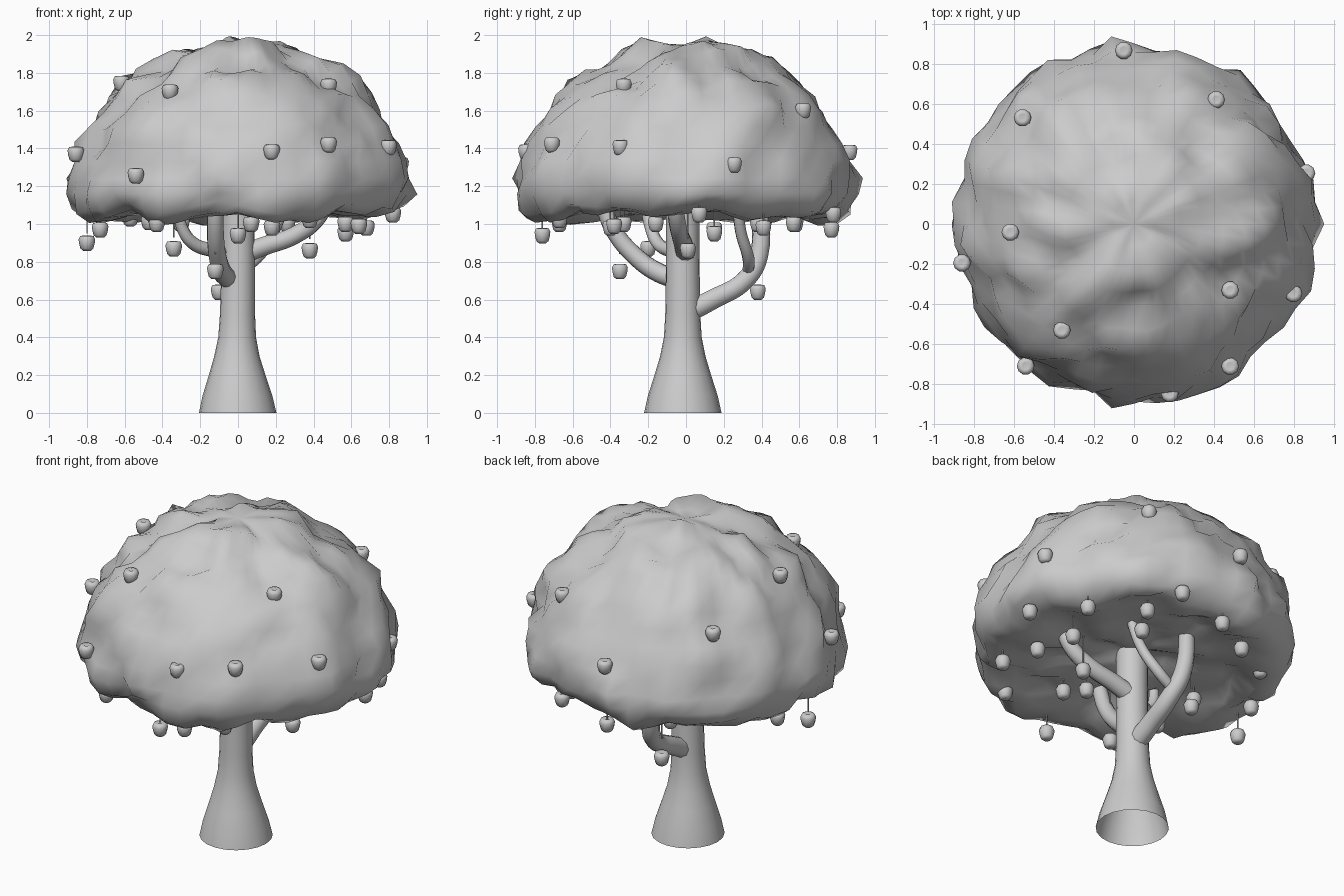
import bpy, bmesh, math
from mathutils import Vector, noise


def lathe(name, profile, sides, shape=None):
    """Spin (r, z) points around z; r = 0 makes a pole."""
    bm = bmesh.new()
    rings = []
    for r, z in profile:
        n = 1 if r == 0 else sides
        ring = []
        for i in range(n):
            a = math.tau * i / sides
            p = Vector((r * math.cos(a), r * math.sin(a), z))
            ring.append(bm.verts.new(shape(p) if shape else p))
        rings.append(ring)
    for lo, hi in zip(rings, rings[1:]):
        for i in range(sides):
            j = (i + 1) % sides
            if len(lo) == 1:
                bm.faces.new((lo[0], hi[j], hi[i]))
            elif len(hi) == 1:
                bm.faces.new((lo[i], lo[j], hi[0]))
            else:
                bm.faces.new((lo[i], lo[j], hi[j], hi[i]))
    for f in bm.faces:
        f.smooth = True
    me = bpy.data.meshes.new(name)
    bm.to_mesh(me)
    bm.free()
    ob = bpy.data.objects.new(name, me)
    bpy.context.collection.objects.link(ob)
    return ob


def tube(name, points, radii):
    """Round tapered branch along a smooth path."""
    cu = bpy.data.curves.new(name, 'CURVE')
    cu.dimensions = '3D'
    cu.bevel_depth = 1
    cu.bevel_resolution = 3
    cu.resolution_u = 6
    sp = cu.splines.new('BEZIER')
    sp.bezier_points.add(len(points) - 1)
    for bp, p, r in zip(sp.bezier_points, points, radii):
        bp.co, bp.radius = p, r
        bp.handle_left_type = bp.handle_right_type = 'AUTO'
    ob = bpy.data.objects.new(name, cu)
    bpy.context.collection.objects.link(ob)


# Leaf canopy: lumpy dome with a nearly flat, uneven underside
def lumps(p):
    d = Vector((p.x, p.y, (p.z - 1.2) * 1.2))
    d.normalize()
    k = 0.05 * noise.noise(p * 3.1 + Vector((3, 1, 7))) + 0.075 * noise.noise(p * 5.7 + Vector((1, 8, 2)))
    k += 0.03 * noise.noise(p * 11)
    q = p + d * k
    if p.z < 1.13:
        q.z += 0.07 * noise.noise(p * 4.5 + Vector((5, 5, 5)))
    return q


canopy = lathe("leaf_canopy", [
    (0, 1.11), (0.1, 1.11), (0.2, 1.11), (0.3, 1.1), (0.4, 1.09), (0.5, 1.075), (0.6, 1.055),
    (0.7, 1.035), (0.79, 1.035), (0.86, 1.08), (0.895, 1.16), (0.89, 1.24), (0.86, 1.33),
    (0.83, 1.42), (0.79, 1.51), (0.74, 1.595), (0.68, 1.67), (0.61, 1.74), (0.53, 1.805),
    (0.44, 1.855), (0.34, 1.9), (0.23, 1.93), (0.11, 1.955), (0, 1.965)], 52, lumps)

# Trunk with flared open base
lathe("trunk", [(0.205, 0), (0.185, 0.09), (0.15, 0.2), (0.12, 0.3), (0.1, 0.4),
                (0.093, 0.52), (0.09, 0.7), (0.088, 0.9), (0.09, 1.2)], 20,
      lambda p: p + Vector((-0.015 * max(0, 0.4 - abs(p.z - 0.3)), -0.017, 0)))

# Branches
tube("back_branch", [(0, 0, 0.53), (0, 0.14, 0.6), (0, 0.31, 0.7), (-0.03, 0.385, 0.83), (-0.07, 0.38, 1.16)],
     [0.06, 0.055, 0.052, 0.05, 0.045])
tube("back_branch_fork", [(0, 0.33, 0.75), (0.1, 0.33, 0.82), (0.19, 0.29, 0.96), (0.26, 0.27, 1.15)],
     [0.03, 0.032, 0.03, 0.028])
tube("front_branch", [(-0.03, 0, 0.70), (-0.08, -0.14, 0.74), (-0.11, -0.28, 0.84), (-0.12, -0.39, 0.98), (-0.12, -0.45, 1.15)],
     [0.055, 0.052, 0.048, 0.045, 0.042])
tube("right_branch", [(0, 0, 0.83), (0.13, -0.01, 0.88), (0.3, -0.03, 0.94), (0.42, -0.05, 1.03), (0.48, -0.06, 1.15)],
     [0.055, 0.052, 0.048, 0.045, 0.042])
tube("left_branch", [(-0.02, 0, 0.84), (-0.13, -0.08, 0.86), (-0.24, -0.15, 0.9), (-0.3, -0.19, 0.99), (-0.33, -0.22, 1.15)],
     [0.04, 0.038, 0.034, 0.031, 0.028])

# Apples: one shared mesh, tapered with a dimple on top
apple = lathe("apple", [(0, -0.037), (0.02, -0.042), (0.034, -0.03), (0.041, -0.005),
                        (0.044, 0.018), (0.036, 0.036), (0.018, 0.039), (0, 0.028)], 10)
stem = lathe("apple_stem", [(0.004, 0.024), (0.004, 0.06), (0.004, 0.09)], 5)


def copy(src, loc, sz=1):
    ob = bpy.data.objects.new(src.name, src.data)
    ob.location = loc
    ob.scale.z = sz
    bpy.context.collection.objects.link(ob)


# Apples hanging under the canopy, each with a stem up to the leaves
hanging = [(-.12, -.35, .75), (-.1, .38, .64), (-.34, -.2, .87), (.38, .01, .86), (0, -.76, .94),
           (.57, .15, .95), (.82, .07, 1.05), (.64, -.38, .99), (.38, -.67, 1.02), (.57, -.16, 1),
           (.18, -.4, .98), (.07, -.33, 1), (.68, .41, .98), (-.43, -.67, 1), (.38, .57, 1),
           (.26, .38, 1), (.3, .78, 1.05), (-.47, -.04, 1.01), (0, .77, .97), (-.3, .58, 1),
           (-.57, .42, 1.03), (-.73, .15, .97), (-.8, -.05, .9)]
for p in hanging:
    copy(apple, p)
    copy(stem, p, max(1, (1.09 - p[2]) / 0.09))

# Apples sitting on the outside of the canopy, eased onto the leaf surface
outer = [(-.36, -.53, 1.7), (.48, -.33, 1.73), (-.88, -.2, 1.38), (-.57, -.74, 1.27),
         (.18, -.84, 1.38), (.48, -.71, 1.42), (.79, -.34, 1.4), (.82, .22, 1.31),
         (.41, .62, 1.6), (-.05, .88, 1.39), (-.57, .53, 1.6), (-.62, -.04, 1.75)]
for p in outer:
    ok, loc, nor, _ = canopy.closest_point_on_mesh(Vector(p))
    depth = (Vector(p) - loc).dot(nor)
    copy(apple, loc + nor * min(max(depth, 0.0), 0.03))
bpy.data.objects.remove(apple)
bpy.data.objects.remove(stem)
